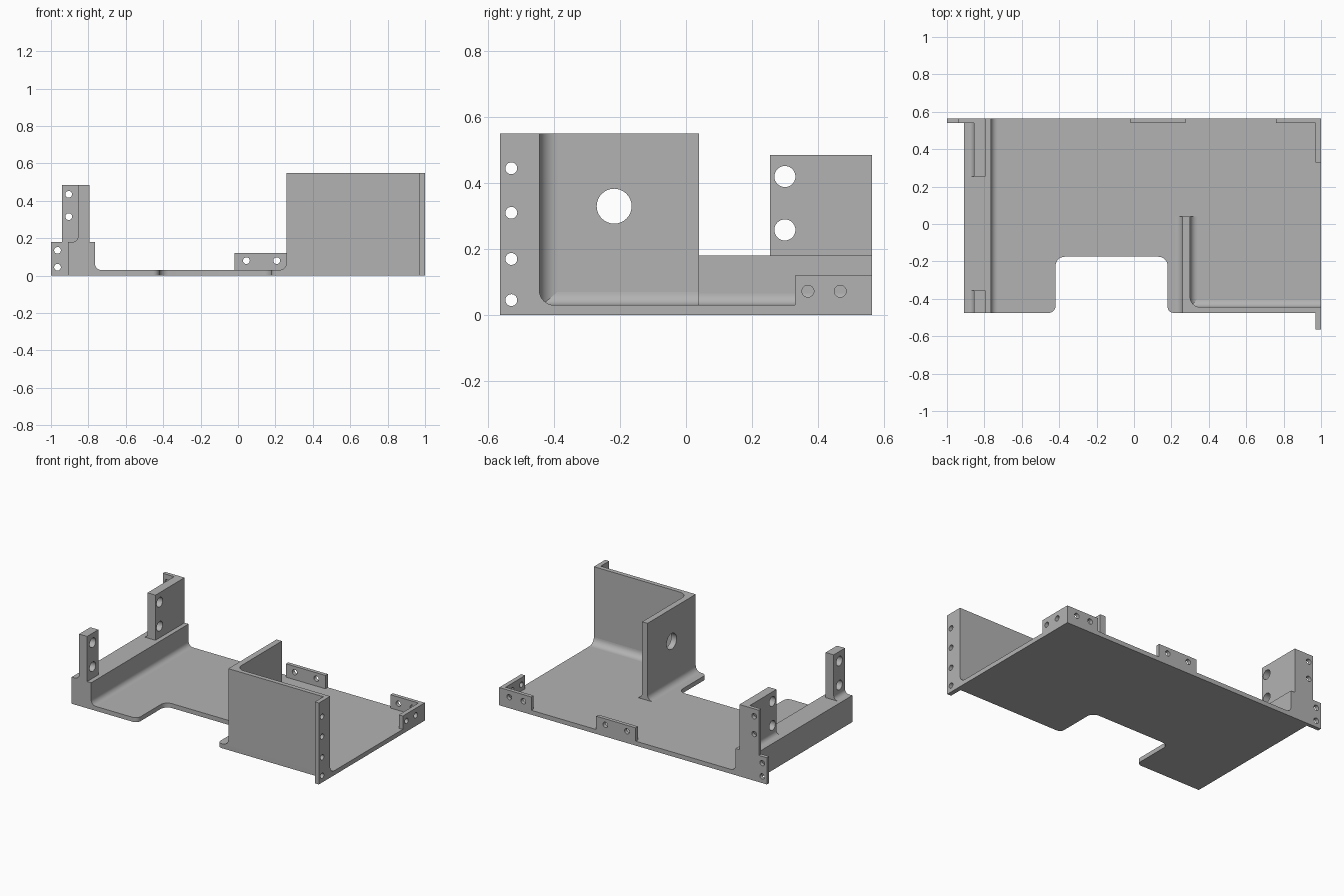
import bpy, bmesh
from math import sin, cos, pi, radians
from mathutils import Vector

if "Cube" in bpy.data.objects:
    bpy.data.objects.remove(bpy.data.objects["Cube"], do_unlink=True)

grey = bpy.data.materials.new("plain grey")
grey.use_nodes = True
GREY = (0.45, 0.45, 0.45, 1)
grey.diffuse_color = GREY
grey.node_tree.nodes["Principled BSDF"].inputs["Base Color"].default_value = GREY

PLACE = {"x": lambda u, v, w: (w, u, v),
         "y": lambda u, v, w: (u, w, v),
         "z": lambda u, v, w: (u, v, w)}


def arc(corner, a, b, r, steps=8):
    """Quarter arc at a corner, from its side a to its side b."""
    centre = corner + r * (a + b)
    return [centre - r * (cos(t) * b + sin(t) * a)
            for t in (pi / 2 * i / steps for i in range(steps + 1))]


def rounded(points):
    """Outline whose points may carry a corner radius as third value."""
    out = []
    for i, p in enumerate(points):
        here = Vector(p[:2])
        if len(p) < 3:
            out.append(here)
            continue
        a = (Vector(points[i - 1][:2]) - here).normalized()
        b = (Vector(points[(i + 1) % len(points)][:2]) - here).normalized()
        out += arc(here, a, b, p[2])
    return out


def circle(u, v, r, n=32):
    return [Vector((u + r * cos(2 * pi * i / n), v + r * sin(2 * pi * i / n)))
            for i in range(n)]


def prism(name, axis, lo, hi, outline, holes=()):
    """Extrude a flat outline with round holes along one axis."""
    bm = bmesh.new()
    for loop in [outline] + [circle(*h) for h in holes]:
        vs = [bm.verts.new(PLACE[axis](p[0], p[1], lo)) for p in loop]
        for i, v in enumerate(vs):
            bm.edges.new((vs[i - 1], v))
    bmesh.ops.triangle_fill(bm, use_beauty=True, edges=bm.edges[:])
    res = bmesh.ops.extrude_face_region(bm, geom=bm.faces[:])
    top = [g for g in res["geom"] if isinstance(g, bmesh.types.BMVert)]
    bmesh.ops.translate(bm, verts=top, vec=PLACE[axis](0, 0, hi - lo))
    bmesh.ops.recalc_face_normals(bm, faces=bm.faces[:])
    mesh = bpy.data.meshes.new(name)
    bm.to_mesh(mesh)
    bm.free()
    mesh.materials.append(grey)
    ob = bpy.data.objects.new(name, mesh)
    bpy.context.collection.objects.link(ob)
    bpy.ops.object.select_all(action="DESELECT")
    ob.select_set(True)
    bpy.context.view_layer.objects.active = ob
    bpy.ops.object.shade_smooth_by_angle(angle=radians(30))


def rect(u0, u1, v0, v1):
    return [Vector(p) for p in ((u0, v0), (u1, v0), (u1, v1), (u0, v1))]


def fillet(name, axis, lo, hi, corner, su, sv, r):
    """Concave strip filling an inside corner."""
    c = Vector(corner)
    prism(name, axis, lo, hi, [c] + arc(c, Vector((su, 0)), Vector((0, sv)), r))


FLOOR, FRONT, BACK = 0.03, -0.475, 0.565
LIP = 0.54          # inner face of the rear lips
RAIL, POST, WALL = 0.18, 0.485, 0.55
PIN, BOLT = 0.018, 0.032

# Base plate with a rounded notch in the front edge
prism("base_plate", "z", 0, FLOOR, rounded([
    (-0.91, FRONT), (-0.42, FRONT, 0.035), (-0.42, -0.175, 0.05),
    (0.18, -0.175, 0.05), (0.18, FRONT, 0.03), (1, FRONT), (1, BACK), (-0.91, BACK)]))

# Raised rail on the right side
prism("side_rail", "y", FRONT, BACK, rect(-0.91, -0.765, FLOOR, RAIL))
fillet("side_rail_fillet", "y", FRONT, BACK, (-0.765, FLOOR), 1, 1, 0.035)

# Drilled posts on the rail
for name, y0, y1, y_hole, y_end in (("front_post", FRONT, -0.355, -0.415, -0.355),
                                    ("rear_post", 0.255, BACK, 0.3, LIP)):
    prism(name, "x", -0.855, -0.795, rect(y0, y1, RAIL, POST),
          [(y_hole, 0.258, BOLT), (y_hole, 0.42, BOLT)])
    fillet(name + "_fillet", "y", y0, y_end, (-0.855, RAIL), -1, 1, 0.03)

# Stepped rear flange beside the rail
prism("rear_flange", "y", LIP, BACK, rounded([
    (-1, 0), (-0.91, 0), (-0.91, RAIL), (-0.855, RAIL), (-0.855, POST),
    (-0.94, POST), (-0.94, RAIL), (-1, RAIL)]),
    [(-0.905, 0.435, PIN), (-0.905, 0.315, PIN), (-0.965, 0.135, PIN), (-0.965, 0.045, PIN)])

# Low drilled lips along the rear and left edges
prism("middle_lip", "y", LIP, BACK, rect(-0.02, 0.275, FLOOR, 0.12),
      [(0.045, 0.08, PIN), (0.207, 0.08, PIN)])
prism("corner_lip_rear", "y", LIP, BACK, rect(0.76, 1, FLOOR, 0.12),
      [(0.82, 0.075, PIN), (0.925, 0.075, PIN)])
prism("corner_lip_side", "x", 0.97, 1, rect(0.33, LIP, FLOOR, 0.12),
      [(0.37, 0.072, PIN), (0.468, 0.072, PIN)])

# Tall corner wall with fillets
INNER = -0.445
prism("front_wall", "y", FRONT, INNER, rect(0.26, 1, FLOOR, WALL))
prism("inner_wall", "x", 0.26, 0.30, rect(INNER, 0.04, FLOOR, WALL),
      [(-0.218, 0.33, 0.053)])
fillet("wall_corner_fillet", "z", FLOOR, WALL, (0.30, INNER), 1, 1, 0.055)
fillet("front_wall_fillet", "x", 0.30, 1, (INNER, FLOOR), 1, 1, 0.045)
fillet("inner_wall_fillet_left", "y", INNER, 0.04, (0.30, FLOOR), 1, 1, 0.04)
fillet("inner_wall_fillet_right", "y", FRONT, 0.04, (0.26, FLOOR), -1, 1, 0.04)

# Drilled flange standing forward of the wall
prism("front_flange", "x", 0.97, 1, rect(-0.565, FRONT, 0, WALL),
      [(-0.53, z, PIN) for z in (0.045, 0.17, 0.31, 0.445)])
